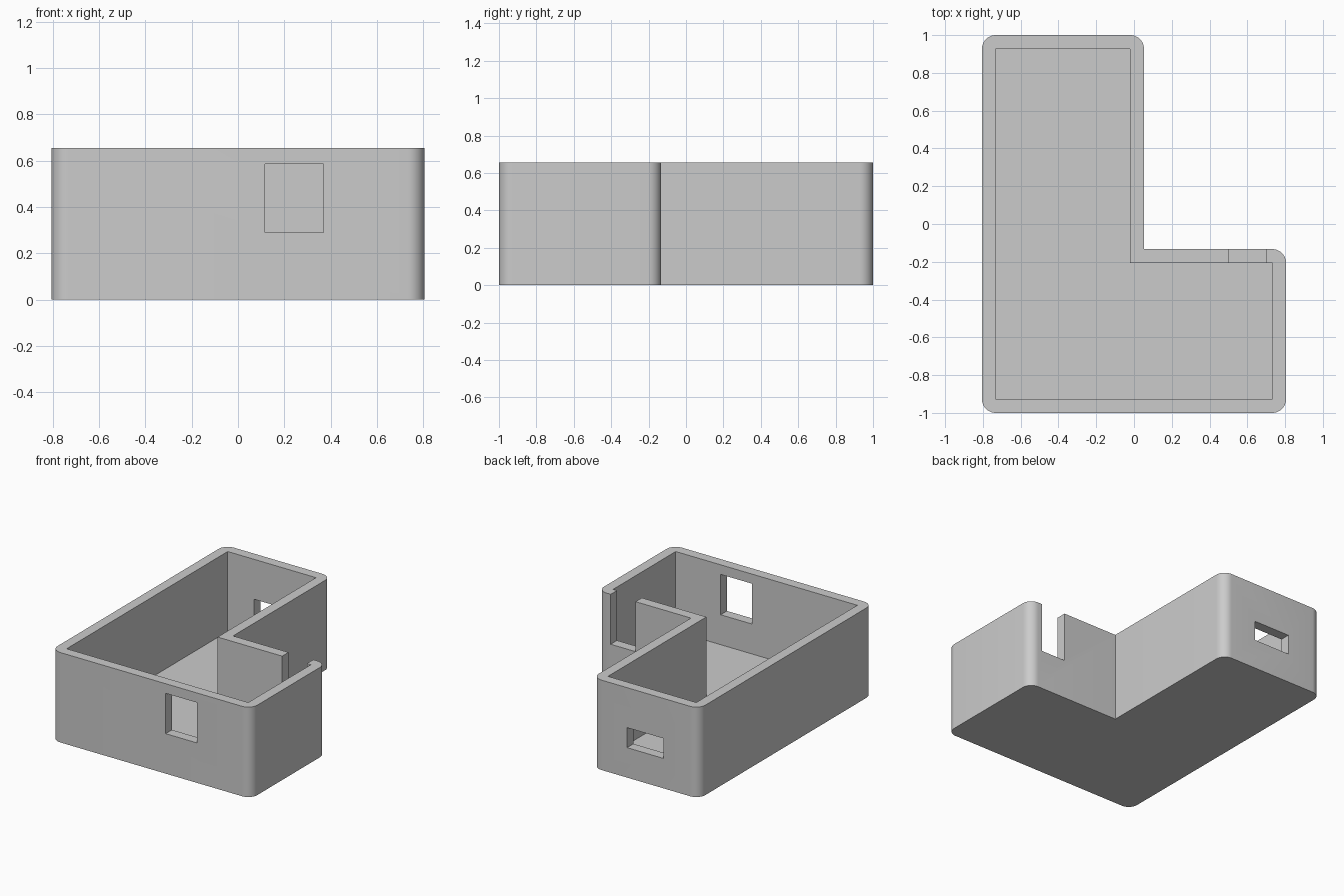
import bpy, bmesh, math
from mathutils import Vector

cube = bpy.data.objects.get("Cube")
if cube:
    bpy.data.objects.remove(cube, do_unlink=True)

HEIGHT, WALL = 0.655, 0.073
X, Y = 0.805, 1.0              # outer half sizes
NOTCH_X, NOTCH_Y = 0.053, -0.133   # inner corner of the L

grey = bpy.data.materials.new("light grey")
grey.use_nodes = True
colour = (0.6, 0.6, 0.6, 1)
grey.diffuse_color = colour
grey.node_tree.nodes["Principled BSDF"].inputs["Base Color"].default_value = colour


def l_prism(name, inset, z0, z1, radius=0):
    """L-shaped block; convex upright edges are rounded by radius."""
    i = inset
    outline = [(-X + i, -Y + i), (X - i, -Y + i), (X - i, NOTCH_Y - i),
               (NOTCH_X - i, NOTCH_Y - i), (NOTCH_X - i, Y - i), (-X + i, Y - i)]
    bm = bmesh.new()
    base = bm.faces.new([bm.verts.new((x, y, z0)) for x, y in outline])
    top = bmesh.ops.extrude_face_region(bm, geom=[base])["geom"]
    bmesh.ops.translate(bm, vec=(0, 0, z1 - z0),
                        verts=[v for v in top if isinstance(v, bmesh.types.BMVert)])
    bmesh.ops.recalc_face_normals(bm, faces=bm.faces)
    if radius:
        corner = Vector((NOTCH_X, NOTCH_Y))
        edges = [e for e in bm.edges
                 if abs(e.verts[0].co.z - e.verts[1].co.z) > 0.1
                 and (e.verts[0].co.xy - corner).length > 0.01]
        bmesh.ops.bevel(bm, geom=edges, offset=radius, segments=10,
                        profile=0.5, affect='EDGES')
    mesh = bpy.data.meshes.new(name)
    bm.to_mesh(mesh)
    bm.free()
    mesh.materials.append(grey)
    obj = bpy.data.objects.new(name, mesh)
    bpy.context.collection.objects.link(obj)
    return obj


def box(name, x, y, z):
    """Box spanning the given ranges."""
    spans = (x, y, z)
    bpy.ops.mesh.primitive_cube_add(size=1, location=[(a + b) / 2 for a, b in spans])
    obj = bpy.context.object
    obj.name = name
    obj.scale = [b - a for a, b in spans]
    obj.data.materials.append(grey)
    return obj


# Walls and floor as one rounded shell
shell = l_prism("room_shell", 0, 0, HEIGHT, WALL)
cutters = [
    l_prism("room_cutter", WALL, WALL, HEIGHT + 0.1),
    box("front_window_cutter", (0.117, 0.37), (-1.1, -0.85), (0.291, 0.585)),
    box("back_window_cutter", (-0.52, -0.225), (0.85, 1.1), (0.218, 0.364)),
    box("wall_slot_cutter", (0.5, 0.7), (-0.26, -0.05), (0.291, HEIGHT + 0.1)),
]
bpy.context.view_layer.objects.active = shell
for cutter in cutters:
    mod = shell.modifiers.new(cutter.name, 'BOOLEAN')
    mod.operation = 'DIFFERENCE'
    mod.solver = 'EXACT'
    mod.object = cutter
bpy.context.view_layer.update()
for mod in list(shell.modifiers):
    bpy.ops.object.modifier_apply(modifier=mod.name)
for cutter in cutters:
    bpy.data.objects.remove(cutter, do_unlink=True)

bpy.ops.object.select_all(action='DESELECT')
shell.select_set(True)
bpy.ops.object.shade_smooth_by_angle(angle=math.radians(30))
